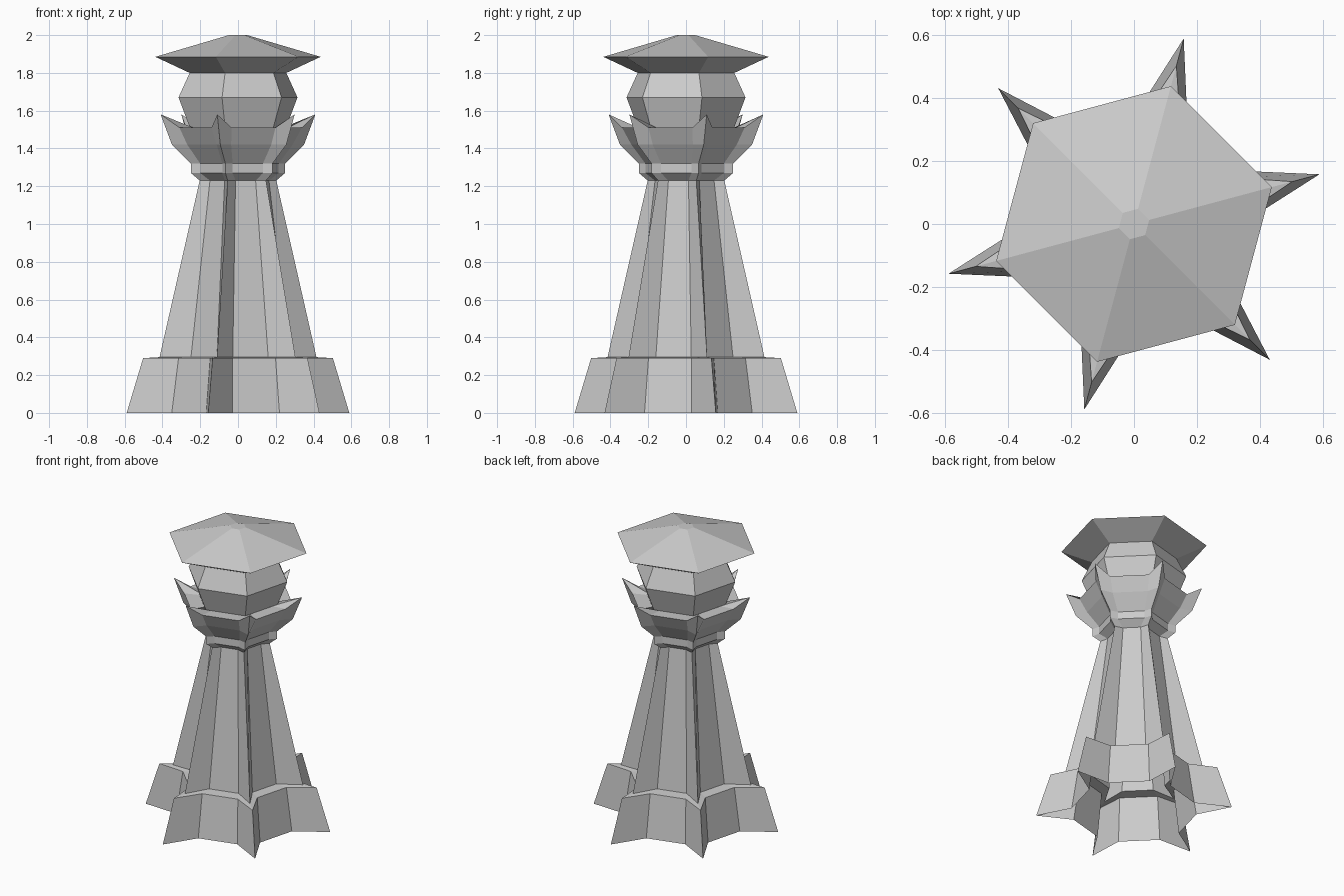
import bpy
import bmesh
from math import cos, sin, atan2, hypot, radians

if "Cube" in bpy.data.objects:
    bpy.data.objects.remove(bpy.data.objects["Cube"])


def star(tip, mid, half, z, ztip=None):
    """18-point ring: six tips, each gap closed by a flat at distance mid and half-width half."""
    pts = []
    r, d = hypot(mid, half), atan2(half, mid)
    for k in range(6):
        a = radians(15 + 60 * k)
        b = radians(45 + 60 * k)
        pts.append((tip * cos(a), tip * sin(a), z if ztip is None else ztip))
        for t in (b - d, b + d):
            pts.append((r * cos(t), r * sin(t), z))
    return pts


def hexagon(r, z):
    return [(r * cos(radians(15 + 60 * k)), r * sin(radians(15 + 60 * k)), z) for k in range(6)]


def loft(name, rings, cap_top=False):
    bm = bmesh.new()
    loops = [[bm.verts.new(p) for p in ring] for ring in rings]
    n = len(loops[0])
    for lo, hi in zip(loops, loops[1:]):
        for i in range(n):
            j = (i + 1) % n
            bm.faces.new((lo[i], lo[j], hi[j], hi[i]))
    if cap_top:
        bm.faces.new(loops[-1])
    mesh = bpy.data.meshes.new(name)
    bm.to_mesh(mesh)
    bm.free()
    obj = bpy.data.objects.new(name, mesh)
    bpy.context.collection.objects.link(obj)
    return obj


# Flared star plinth with a narrow ledge, open underneath
loft("plinth", [
    star(0.61, 0.367, 0.129, 0.0),
    star(0.52, 0.327, 0.118, 0.29),
    star(0.43, 0.255, 0.097, 0.295),
])

# Tapering ribbed shaft
loft("shaft", [
    star(0.43, 0.255, 0.097, 0.295),
    star(0.21, 0.155, 0.055, 1.23),
])

# Collar flaring into a pointed crown, with a lip running in to the lantern
loft("crown", [
    star(0.21, 0.155, 0.055, 1.23),
    star(0.258, 0.20, 0.083, 1.27),
    star(0.258, 0.20, 0.083, 1.32),
    star(0.362, 0.27, 0.11, 1.42),
    star(0.424, 0.318, 0.12, 1.51, 1.58),
    star(0.262, 0.227, 0.09, 1.505),
])

# Six-sided bulging lantern
loft("lantern", [hexagon(0.262, 1.505), hexagon(0.326, 1.67), hexagon(0.265, 1.80)])

# Wide six-sided roof
loft("roof", [hexagon(0.265, 1.80), hexagon(0.453, 1.885), hexagon(0.05, 2.0)], cap_top=True)
